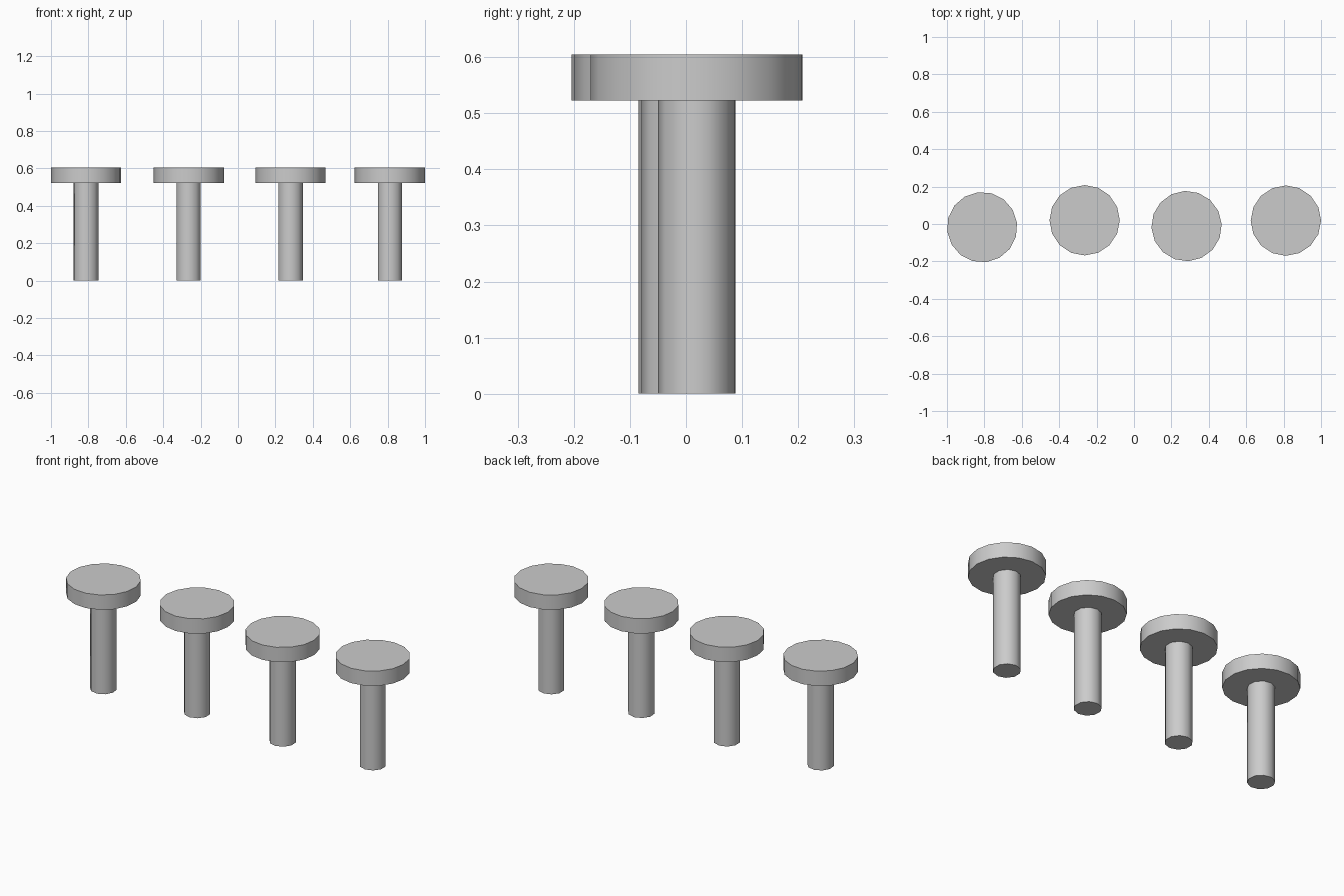
import bpy

if "Cube" in bpy.data.objects:
    bpy.data.objects.remove(bpy.data.objects["Cube"])

# Shared dimensions
STEM_R, CAP_R = 0.068, 0.188
STEM_TOP, CAP_TOP = 0.523, 0.605


def cylinder(name, x, y, z0, z1, radius, sides, turn):
    bpy.ops.mesh.primitive_cylinder_add(
        vertices=sides, radius=radius, depth=z1 - z0,
        location=(x, y, (z0 + z1) / 2), rotation=(0, 0, turn))
    obj = bpy.context.object
    obj.name = name
    bpy.ops.object.shade_smooth_by_angle(angle=0.87)
    return obj


# Row of four stools, each slightly offset: x, y, turn
stools = [(-0.812, -0.017, 0.12), (-0.264, 0.02, 0.0),
          (0.281, -0.011, 0.05), (0.812, 0.018, 0.0)]

for i, (x, y, turn) in enumerate(stools, 1):
    cylinder(f"stool_{i}_pedestal", x, y, 0, STEM_TOP, STEM_R, 10, turn)
    cylinder(f"stool_{i}_seat", x, y, STEM_TOP, CAP_TOP, CAP_R, 16, turn)
